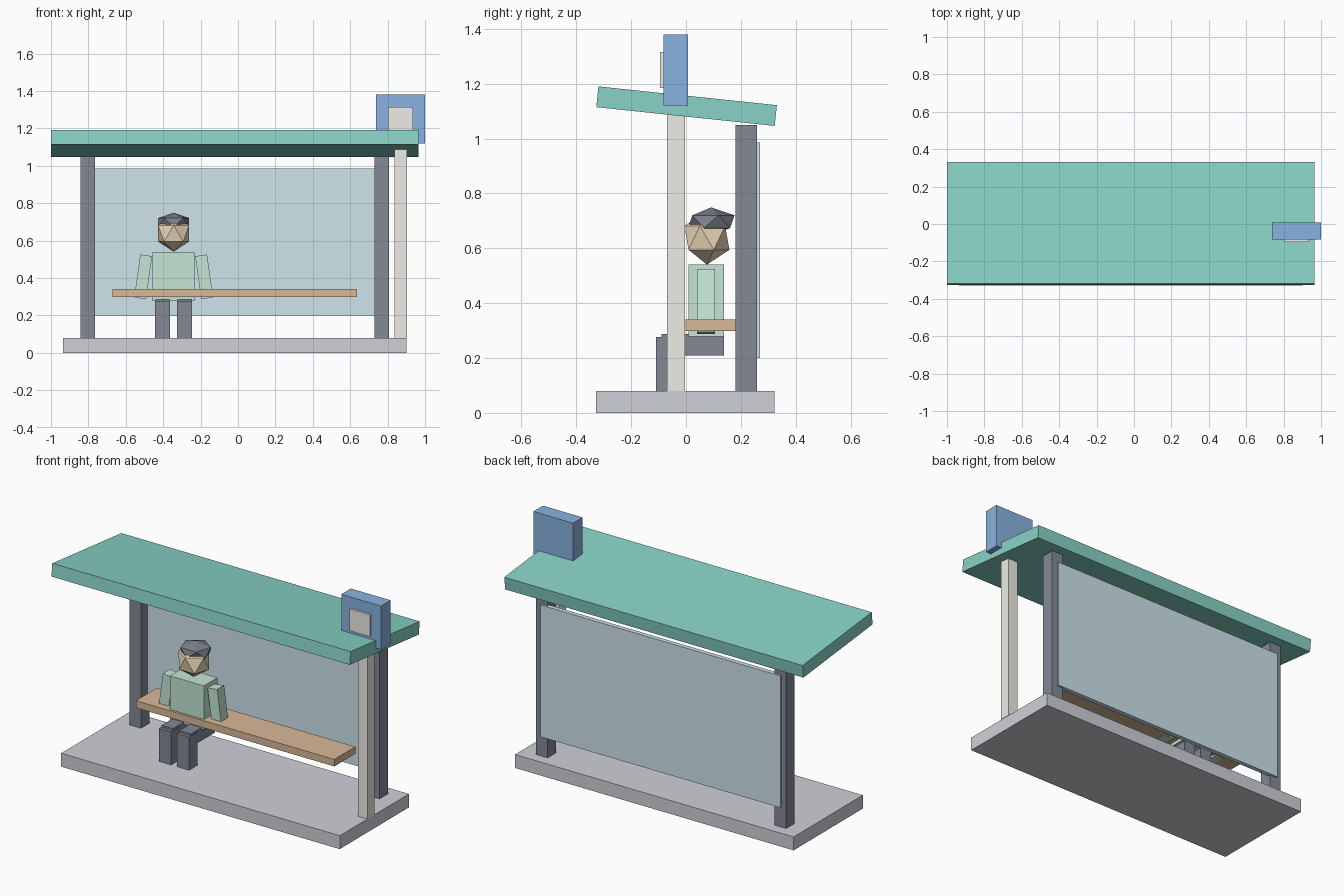
import bpy
from math import radians

if "Cube" in bpy.data.objects:
    bpy.data.objects.remove(bpy.data.objects["Cube"])


def material(name, rgb):
    m = bpy.data.materials.new(name)
    m.diffuse_color = (*rgb, 1)
    m.use_nodes = True
    m.node_tree.nodes["Principled BSDF"].inputs["Base Color"].default_value = m.diffuse_color
    return m


CONCRETE = material("concrete", (0.63, 0.64, 0.69))
DARK = material("dark_metal", (0.23, 0.25, 0.30))
GLASS = material("glass", (0.62, 0.77, 0.83))
GREEN = material("roof_green", (0.25, 0.65, 0.57))
WOOD = material("wood", (0.69, 0.48, 0.31))
CREAM = material("cream", (0.86, 0.84, 0.79))
BLUE = material("sign_blue", (0.25, 0.45, 0.75))
SHIRT = material("shirt", (0.56, 0.79, 0.66))
SKIN = material("skin", (0.83, 0.69, 0.48))
CAP = material("cap", (0.19, 0.21, 0.25))


def finish(name, mat):
    o = bpy.context.object
    o.name = o.data.name = name
    o.data.materials.append(mat)
    return o


def box(name, mat, x, y, z, rot=(0, 0, 0)):
    """Box from (min, max) ranges on each axis, turned about its centre."""
    ranges = (x, y, z)
    bpy.ops.mesh.primitive_cube_add(size=1, location=[(a + b) / 2 for a, b in ranges],
                                    rotation=[radians(r) for r in rot])
    bpy.context.object.scale = [b - a for a, b in ranges]
    return finish(name, mat)


def low_poly_ball(name, mat, loc, scale, turn):
    bpy.ops.mesh.primitive_ico_sphere_add(subdivisions=1, radius=1, location=loc,
                                          rotation=(0, 0, radians(turn)))
    bpy.context.object.scale = scale
    return finish(name, mat)


# Shelter: slab, back posts, glass wall, tilted roof, bench
box("base_slab", CONCRETE, (-0.935, 0.9), (-0.328, 0.323), (0, 0.08))
for side, x in (("left", -0.803), ("right", 0.769)):
    box(f"{side}_post", DARK, (x - 0.038, x + 0.038), (0.18, 0.258), (0.08, 1.05))
box("glass_wall", GLASS, (-0.81, 0.77), (0.243, 0.27), (0.2, 0.985))
box("roof", GREEN, (-1.0, 0.965), (-0.325, 0.329), (1.08, 1.156), (-6, 0, 0))
box("bench", WOOD, (-0.67, 0.637), (-0.004, 0.194), (0.298, 0.34))

# Stop sign on its pole
box("sign_pole", CREAM, (0.838, 0.903), (-0.069, -0.004), (0.08, 1.13))
box("sign_board", BLUE, (0.738, 1.0), (-0.082, 0.008), (1.12, 1.38))
box("sign_plate", CREAM, (0.802, 0.935), (-0.095, -0.08), (1.185, 1.315))

# Seated person
cx = -0.344
box("torso", SHIRT, (cx - 0.112, cx + 0.112), (0.01, 0.138), (0.278, 0.54))
for side, s in (("left", -1), ("right", 1)):
    ax, lx = cx + s * 0.163, cx + s * 0.059
    box(f"{side}_arm", SHIRT, (ax - 0.032, ax + 0.032), (0.04, 0.105),
        (0.29, 0.522), (0, -8 * s, 0))
    box(f"{side}_thigh", DARK, (lx - 0.038, lx + 0.038), (-0.09, 0.138), (0.21, 0.288))
    box(f"{side}_shin", DARK, (lx - 0.04, lx + 0.04), (-0.11, -0.033), (0.08, 0.277))
low_poly_ball("head", SKIN, (cx, 0.076, 0.638), (0.092, 0.0975, 0.0975), -90)
low_poly_ball("cap", CAP, (cx, 0.092, 0.697), (0.095, 0.0975, 0.052), 90)
